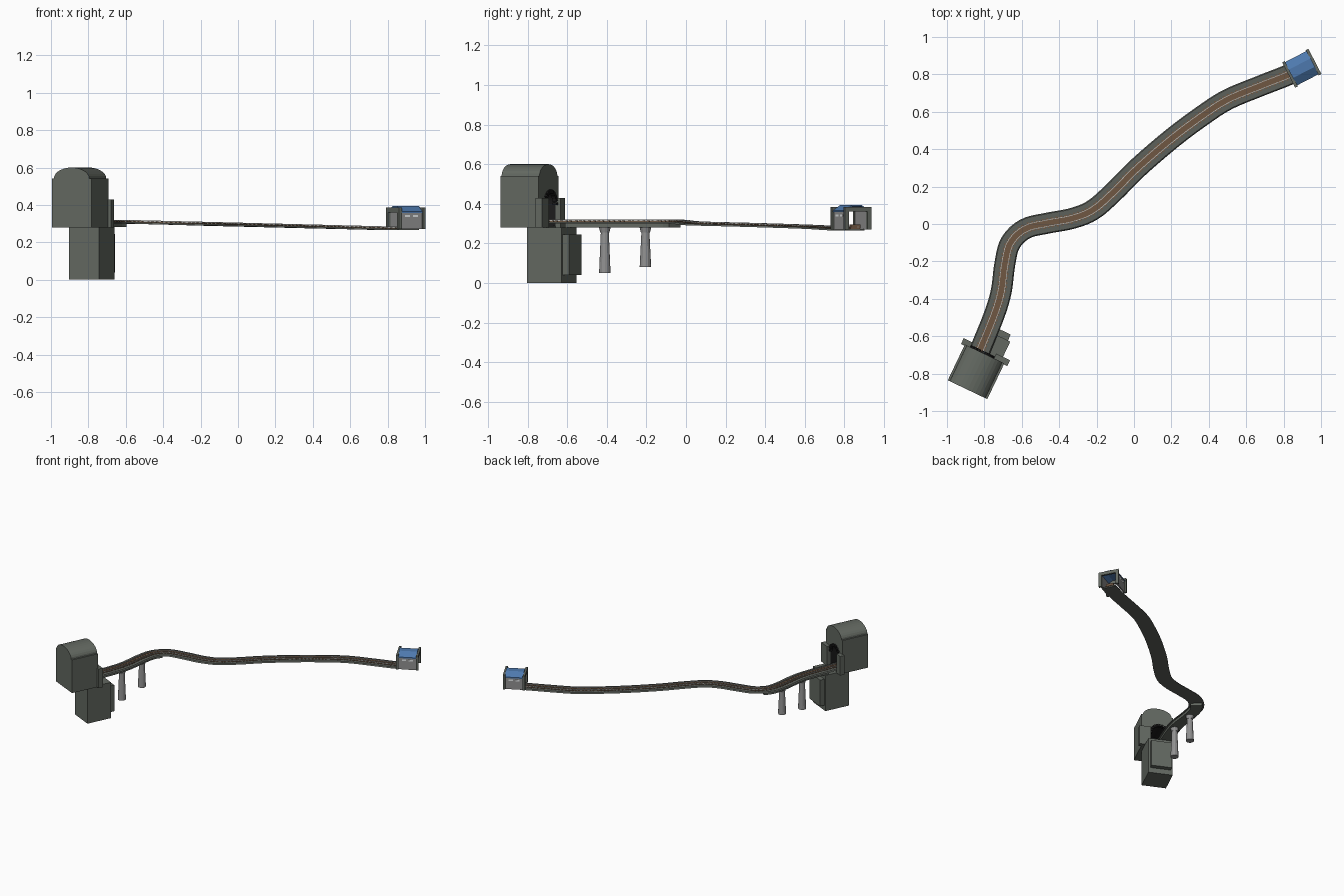
import bpy, bmesh, math
from mathutils import Vector, Matrix

if "Cube" in bpy.data.objects:
    bpy.data.objects.remove(bpy.data.objects["Cube"])


def material(name, r, g, b):
    m = bpy.data.materials.new(name)
    m.use_nodes = True
    m.diffuse_color = (r, g, b, 1)
    m.node_tree.nodes["Principled BSDF"].inputs["Base Color"].default_value = (r, g, b, 1)
    return m


stone = material("grey_green_stone", 0.125, 0.14, 0.12)
ballast = material("dark_ballast", 0.11, 0.12, 0.105)
black = material("tunnel_black", 0.012, 0.012, 0.012)
concrete = material("pale_concrete", 0.28, 0.28, 0.28)
blue = material("roof_blue", 0.075, 0.19, 0.42)
timber = material("brown_timber", 0.16, 0.095, 0.055)
steel = material("light_steel", 0.45, 0.45, 0.43)
glass = material("window_white", 0.75, 0.78, 0.8)


def finish(name, bm, mats, matrix=None):
    bmesh.ops.recalc_face_normals(bm, faces=bm.faces)
    me = bpy.data.meshes.new(name)
    bm.to_mesh(me)
    bm.free()
    for m in mats:
        me.materials.append(m)
    ob = bpy.data.objects.new(name, me)
    bpy.context.collection.objects.link(ob)
    if matrix:
        ob.matrix_world = matrix
    return ob


def add_box(bm, lo, hi, matrix=Matrix()):
    lo, hi = Vector(lo), Vector(hi)
    size = Matrix.Diagonal((*(hi - lo), 1))
    bmesh.ops.create_cube(bm, size=1, matrix=matrix @ Matrix.Translation((lo + hi) / 2) @ size)


def box(name, lo, hi, mat, frame):
    bm = bmesh.new()
    add_box(bm, lo, hi)
    return finish(name, bm, [mat], frame)


def prism(name, profile, y0, y1, mats, frame, inner_from=None):
    """Extrude an (x, z) outline along local y; later edges may take the second material."""
    bm = bmesh.new()
    rings = [[bm.verts.new((x, y, z)) for x, z in profile] for y in (y0, y1)]
    for ring in rings:
        bm.faces.new(ring)
    n = len(profile)
    for i in range(n):
        j = (i + 1) % n
        f = bm.faces.new((rings[0][i], rings[0][j], rings[1][j], rings[1][i]))
        f.material_index = int(inner_from is not None and inner_from <= i < n - 1)
    return finish(name, bm, mats, frame)


def arc(cx, cz, rx, rz, steps):
    return [(cx - rx * math.cos(math.pi * i / steps), cz + rz * math.sin(math.pi * i / steps))
            for i in range(steps + 1)]


def frame_at(x, y, degrees):
    return Matrix.Translation((x, y, 0)) @ Matrix.Rotation(math.radians(degrees), 4, 'Z')


# Track centre line, sampled evenly along a smooth curve
ctrl = [(-0.85, -0.74), (-0.805, -0.63), (-0.745, -0.48), (-0.71, -0.36), (-0.69, -0.21),
        (-0.66, -0.1), (-0.58, -0.025), (-0.46, 0.005), (-0.33, 0.03), (-0.22, 0.075),
        (-0.11, 0.17), (0.02, 0.3), (0.2, 0.455), (0.36, 0.575), (0.5, 0.665),
        (0.68, 0.74), (0.82, 0.795), (0.95, 0.855)]
ctrl = [Vector(p) for p in ctrl]
dense = []
for i in range(len(ctrl) - 1):
    a, b, c, d = (ctrl[max(0, min(len(ctrl) - 1, i + k))] for k in (-1, 0, 1, 2))
    for s in range(16):
        t = s / 16
        dense.append(b + (c - a) * t / 2 + (2 * a - 5 * b + 4 * c - d) * t * t / 2
                     + (3 * b - a - 3 * c + d) * t ** 3 / 2)


def resample(step):
    out, left = [dense[0]], step
    for p, q in zip(dense, dense[1:]):
        left -= (q - p).length
        if left <= 0:
            out.append(q)
            left += step
    return out


def track_z(x):
    return 0.32 - 0.035 * max(0, min(1, (x + 0.6) / 1.4))


def headings(path):
    last = len(path) - 1
    return [(path[min(i + 1, last)] - path[max(i - 1, 0)]).normalized() for i in range(last + 1)]


def sweep(name, section, path, mat):
    """Sweep a closed (offset, height) section along the track."""
    bm = bmesh.new()
    rings = []
    for p, d in zip(path, headings(path)):
        rings.append([bm.verts.new((p.x + d.y * u, p.y - d.x * u, track_z(p.x) + h))
                      for u, h in section])
    n = len(section)
    for r, s in zip(rings, rings[1:]):
        for i in range(n):
            j = (i + 1) % n
            bm.faces.new((r[i], r[j], s[j], s[i]))
    bm.faces.new(rings[0])
    bm.faces.new(rings[-1])
    return finish(name, bm, [mat])


def strip(u0, u1, h0, h1):
    return [(u0, h0), (u1, h0), (u1, h1), (u0, h1)]


# Track bed, rails and sleepers
path = resample(0.025)
sweep("track_bed", [(-0.056, -0.02), (0.056, -0.02), (0.05, -0.011), (-0.05, -0.011)], path, ballast)
sweep("track_path", strip(-0.021, 0.021, -0.011, -0.008), path, timber)
for side, u in (("left", -0.017), ("right", 0.017)):
    sweep(side + "_rail", strip(u - 0.002, u + 0.002, -0.008, 0), path, steel)
bm = bmesh.new()
for p, d in zip(path, headings(path)):
    m = Matrix.Translation((p.x, p.y, track_z(p.x))) @ Matrix.Rotation(math.atan2(d.y, d.x), 4, 'Z')
    add_box(bm, (-0.005, -0.027, -0.011), (0.005, 0.027, -0.005), m)
finish("sleepers", bm, [timber])

# Viaduct slab and its tapered piers
sweep("viaduct_slab", strip(-0.042, 0.042, -0.039, -0.02),
      [p for p in path if p.y < -0.05 and p.y > -0.62], stone)
for label, x, y, base in (("near", -0.72, -0.41, 0.05), ("far", -0.69, -0.205, 0.08)):
    bm = bmesh.new()
    for r0, r1, z0, z1 in ((0.029, 0.02, base, 0.26), (0.023, 0.03, 0.255, 0.283)):
        bmesh.ops.create_cone(bm, cap_ends=True, segments=12, radius1=r0, radius2=r1,
                              depth=z1 - z0, matrix=Matrix.Translation((x, y, (z0 + z1) / 2)))
    finish(label + "_pier", bm, [concrete])

# Tunnel housing with a barrel top and a dark arched mouth
tunnel = frame_at(-0.89, -0.886, -25.5)
mouth_x, mouth_r, spring = -0.015, 0.065, 0.4
outer = [(-0.117, 0.28), (-0.117, 0.54)] + arc(0, 0.54, 0.105, 0.06, 14) + [(0.117, 0.54), (0.117, 0.28)]
inner = [(mouth_x + mouth_r, 0.28)] + arc(mouth_x, spring, mouth_r, mouth_r, 12)[::-1] \
    + [(mouth_x - mouth_r, 0.28)]
prism("tunnel_housing", outer + inner, 0.03, 0.212, [stone, black], tunnel, len(outer))
prism("tunnel_back_wall", outer, 0, 0.03, [stone], tunnel)
box("tunnel_floor", (-0.1, 0.02, 0.28), (0.1, 0.212, 0.287), stone, tunnel)
box("tunnel_dark_end", (-0.085, 0.03, 0.285), (0.06, 0.034, 0.47), black, tunnel)
box("left_portal_wing", (-0.137, 0.205, 0.28), (mouth_x - mouth_r - 0.005, 0.24, 0.43), stone, tunnel)
box("right_portal_wing", (mouth_x + mouth_r + 0.005, 0.205, 0.28), (0.137, 0.24, 0.43), stone, tunnel)

# Dark arch stones round the mouth
bm = bmesh.new()
for i in range(11):
    turn = Matrix.Rotation(math.pi * (i / 10 - 0.5), 4, 'Y')
    place = Matrix.Translation((mouth_x, 0.212, spring)) @ turn
    add_box(bm, (-0.007, -0.01, mouth_r - 0.012), (0.007, 0.012, mouth_r + 0.006), place)
finish("arch_stones", bm, [black], tunnel)

# Cliff pedestal under the tunnel
pedestal = frame_at(-0.783, -0.677, -25.5)
box("pedestal", (-0.089, -0.096, 0), (0.089, 0.096, 0.28), stone, pedestal)
box("pedestal_front_pad", (-0.075, 0.09, 0.04), (0.075, 0.131, 0.245), stone, pedestal)

# Shed at the far end, open along the track
shed = frame_at(0.897, 0.833, -62.6)
gate = [(-0.076, 0.27), (-0.076, 0.385), (0.076, 0.385), (0.076, 0.27),
        (0.053, 0.27), (0.053, 0.36), (-0.053, 0.36), (-0.053, 0.27)]
for label, y in (("front", -0.071), ("rear", 0.071)):
    prism("shed_" + label + "_frame", gate, y - 0.008, y + 0.008, [stone], shed)
for label, s in (("left", -1), ("right", 1)):
    xs = sorted((s * 0.055, s * 0.065))
    box("shed_" + label + "_wall", (xs[0], -0.068, 0.27), (xs[1], 0.068, 0.366), concrete, shed)
    bm = bmesh.new()
    for y in (-0.024, 0.024):
        xs = sorted((s * 0.064, s * 0.067))
        add_box(bm, (xs[0], y - 0.015, 0.335), (xs[1], y + 0.015, 0.347))
    finish("shed_" + label + "_windows", bm, [glass], shed)
roof = [(-0.07, 0.366), (-0.025, 0.395), (0.025, 0.395), (0.07, 0.366)]
roof += [(x, z - 0.008) for x, z in reversed(roof)]
prism("shed_roof", roof, -0.066, 0.066, [blue], shed)
box("buffer_stop", (-0.028, 0.04, 0.275), (0.028, 0.052, 0.295), timber, shed)
